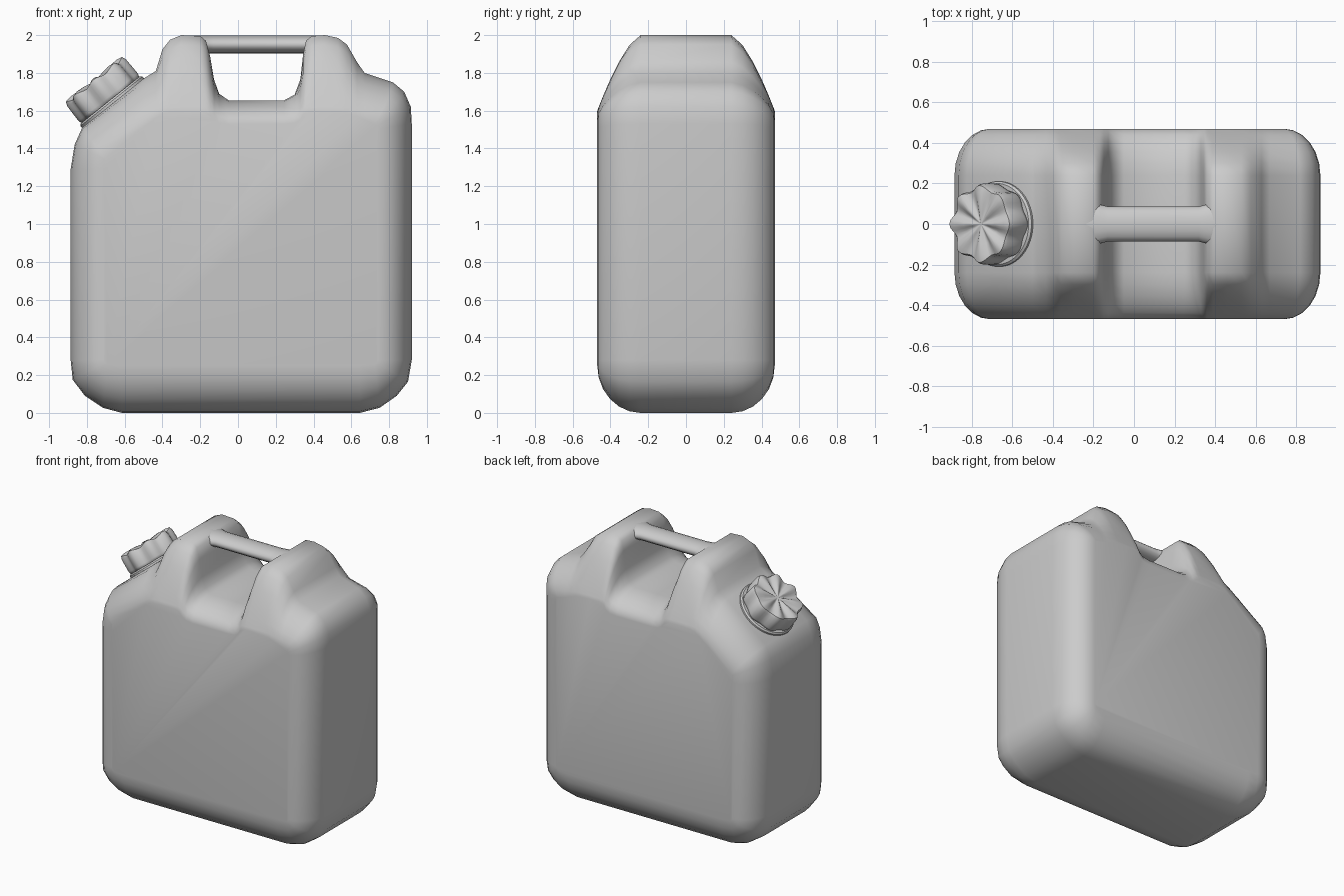
import bpy, bmesh, math
from mathutils import Vector

if "Cube" in bpy.data.objects:
    bpy.data.objects.remove(bpy.data.objects["Cube"])


def loft(name, rings, sharp=60):
    """Skin closed rings of equal length, cap both ends, smooth shade."""
    bm = bmesh.new()
    loops = [[bm.verts.new(p) for p in ring] for ring in rings]
    n = len(loops[0])
    for a, b in zip(loops, loops[1:]):
        for i in range(n):
            j = (i + 1) % n
            bm.faces.new((a[i], a[j], b[j], b[i]))
    bm.faces.new(loops[0])
    bm.faces.new(loops[-1])
    bmesh.ops.remove_doubles(bm, verts=bm.verts, dist=0.0005)
    bmesh.ops.recalc_face_normals(bm, faces=bm.faces)
    mesh = bpy.data.meshes.new(name)
    bm.to_mesh(mesh)
    bm.free()
    mesh.shade_smooth()
    mesh.set_sharp_from_angle(angle=math.radians(sharp))
    obj = bpy.data.objects.new(name, mesh)
    bpy.context.collection.objects.link(obj)
    return obj


def clamp(v, lo, hi):
    return max(lo, min(hi, v))


# Body: front outline (x, z) with two humps, a dip and a sloped left shoulder
OUTLINE = [
    (-.615, 0), (.645, 0), (.75, .027), (.84, .09), (.90, .165), (.92, .28),
    (.92, 1.53), (.915, 1.62), (.88, 1.70), (.82, 1.75), (.67, 1.80),
    (.63, 1.857), (.577, 1.95), (.53, 1.985), (.46, 2.0), (.39, 1.995),
    (.36, 1.97), (.345, 1.90), (.33, 1.765), (.30, 1.685), (.245, 1.655),
    (-.05, 1.655), (-.10, 1.69), (-.127, 1.765), (-.148, 1.89), (-.17, 1.97),
    (-.20, 1.995), (-.30, 2.0), (-.36, 1.975), (-.40, 1.925), (-.435, 1.81),
    (-.50, 1.77), (-.825, 1.51), (-.865, 1.42), (-.886, 1.29),
    (-.886, .28), (-.875, .175), (-.81, .09), (-.715, .027),
]


def face_point(x, z):
    """Where an outline point ends up on the flat front or back face."""
    cx = clamp(x, -.69, .72)
    qx = cx + .1 * (x - cx)
    qz = .28 - .1 * (.28 - z) if z < .28 else z
    qz = min(qz, 1.53 + .2 * (z - 1.655), 1.35 + .8 * (qx + .7))
    return qx, qz


def body_ring(angle):
    """Outline rounded over toward the face; the humps fall off as a chamfer."""
    s = abs(math.sin(angle))
    w = 1 - math.cos(angle)
    y = math.copysign(.24 + .23 * s, angle)
    ring = []
    for x, z in OUTLINE:
        qx, qz = face_point(x, z)
        wz = w + (s ** 1.5 - w) * clamp((z - 1.6) / .4, 0, 1)
        ring.append((x + (qx - x) * w, y, z + (qz - z) * wz))
    return ring


STEPS = 6
angles = [math.pi / 2 * i / STEPS for i in range(STEPS + 1)]
angles[0] = 1e-6
loft("body", [body_ring(-a) for a in reversed(angles)] + [body_ring(a) for a in angles], 70)

# Handle: oval bar between the humps, flared at both ends
bar = [(-.24, 1.0, 1.0), (-.19, 1.25, 1.0), (-.165, 1.1, 1.0), (-.13, 1, 1),
       (.32, 1, 1), (.355, 1.1, 1.0), (.38, 1.25, 1.0), (.45, 1.0, 1.0)]
loft("handle", [[(x, .087 * sy * math.cos(t), 1.95 + .047 * sz * math.sin(t))
                 for t in (math.tau * k / 16 for k in range(16))]
                for x, sy, sz in bar])

# Filler cap: lobed disc standing on the sloped shoulder
BASE = Vector((-.6625, 0, 1.64))
U, V, N = Vector((.781, 0, .625)), Vector((0, 1, 0)), Vector((-.625, 0, .781))
SEG, LOBES = 64, 8


def cap_ring(r, h, side, top):
    ring = []
    for k in range(SEG):
        t = math.tau * k / SEG
        c = math.cos(LOBES * t)
        rr = r + side * c
        ring.append(BASE + U * rr * math.cos(t) + V * rr * math.sin(t) + N * (h + top * c))
    return ring


loft("neck_collar", [cap_ring(r, h, 0, 0) for r, h in
                     [(.21, -.06), (.21, .012), (.2, .022), (.15, .022)]], 40)
# radius, height, side ripple, top ripple
loft("filler_cap", [cap_ring(*p) for p in
                    [(.17, .01, 0, 0), (.188, .024, .008, 0), (.19, .04, .011, 0),
                     (.187, .135, .012, 0), (.178, .153, .012, .008),
                     (.15, .155, .006, .012), (.1, .152, 0, .012),
                     (.05, .15, 0, .007), (.004, .148, 0, 0)]], 50)
